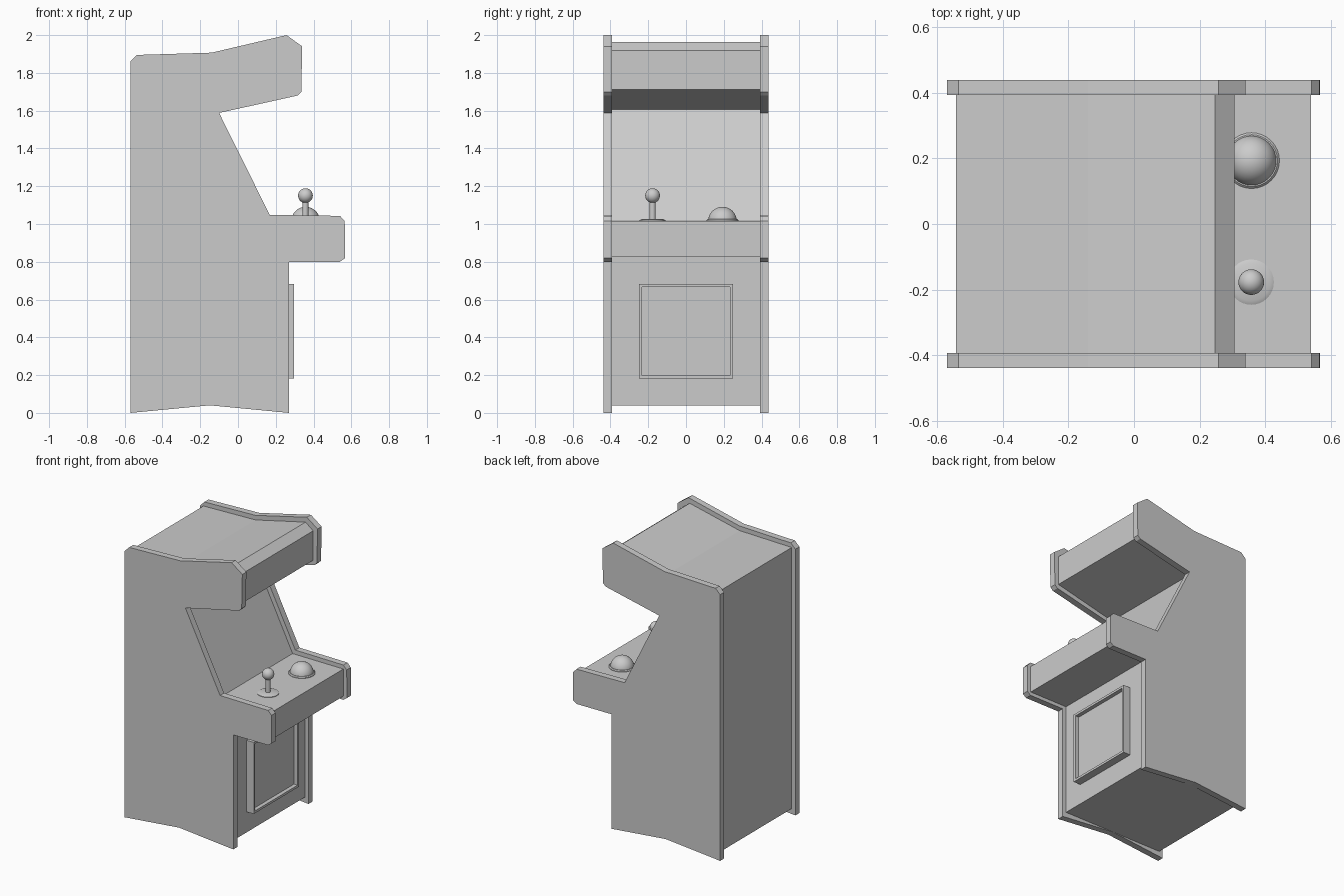
import bpy, bmesh, math
from mathutils import Vector

if "Cube" in bpy.data.objects:
    bpy.data.objects.remove(bpy.data.objects["Cube"])


def new_object(name, bm):
    bmesh.ops.recalc_face_normals(bm, faces=bm.faces[:])
    mesh = bpy.data.meshes.new(name)
    bm.to_mesh(mesh)
    bm.free()
    obj = bpy.data.objects.new(name, mesh)
    bpy.context.collection.objects.link(obj)
    return obj


def extrude_profile(name, points, y0, y1):
    """Solid made by sweeping an x-z outline along y."""
    bm = bmesh.new()
    face = bm.faces.new([bm.verts.new((x, y0, z)) for x, z in points])
    ext = bmesh.ops.extrude_face_region(bm, geom=[face])
    verts = [v for v in ext["geom"] if isinstance(v, bmesh.types.BMVert)]
    bmesh.ops.translate(bm, verts=verts, vec=(0, y1 - y0, 0))
    return new_object(name, bm)


def lathe(name, profile, x, y, z, steps=32):
    """Spin an (r, height) profile about a vertical axis."""
    bm = bmesh.new()
    verts = [bm.verts.new((r, 0, h)) for r, h in profile]
    edges = [bm.edges.new(p) for p in zip(verts, verts[1:])]
    bmesh.ops.spin(bm, geom=verts + edges, axis=(0, 0, 1), cent=(0, 0, 0),
                   angle=math.tau, steps=steps)
    bmesh.ops.remove_doubles(bm, verts=bm.verts[:], dist=1e-5)
    obj = new_object(name, bm)
    obj.location = (x, y, z)
    return smooth(obj)


def ball(name, r, x, y, z):
    bpy.ops.mesh.primitive_uv_sphere_add(segments=32, ring_count=16, radius=r, location=(x, y, z))
    bpy.context.object.name = name
    return smooth(bpy.context.object)


def smooth(obj):
    bpy.ops.object.select_all(action="DESELECT")
    obj.select_set(True)
    bpy.context.view_layer.objects.active = obj
    bpy.ops.object.shade_smooth_by_angle(angle=math.radians(30))
    return obj


# Side panels
side = [(-0.57, 0), (-0.15, 0.04), (0.27, 0), (0.27, 0.80), (0.54, 0.80),
        (0.567, 0.82), (0.565, 1.015), (0.54, 1.043), (0.168, 1.048),
        (-0.10, 1.588), (0.315, 1.68), (0.335, 1.70), (0.34, 1.94),
        (0.257, 2.0), (-0.14, 1.907), (-0.535, 1.895), (-0.57, 1.86)]
for label, s in (("left", 1), ("right", -1)):
    extrude_profile(f"side_panel_{label}", side, s * 0.393, s * 0.438)

# Cabinet body, set back from the panel edges
body = [(-0.542, 0.04), (0.242, 0.04), (0.242, 0.825), (0.539, 0.825),
        (0.539, 1.015), (0.147, 1.018), (-0.145, 1.607), (0.306, 1.712),
        (0.306, 1.918), (0.247, 1.963), (-0.14, 1.875), (-0.542, 1.865)]
extrude_profile("cabinet_body", body, -0.393, 0.393)

# Coin door with recessed face
door = extrude_profile("coin_door", [(0.235, 0.183), (0.297, 0.183), (0.297, 0.683), (0.235, 0.683)],
                       -0.25, 0.25)
bm = bmesh.new()
bm.from_mesh(door.data)
front = max(bm.faces, key=lambda f: f.calc_center_median().x)
bmesh.ops.inset_region(bm, faces=[front], thickness=0.023)
ext = bmesh.ops.extrude_face_region(bm, geom=[front])
moved = [v for v in ext["geom"] if isinstance(v, bmesh.types.BMVert)]
bmesh.ops.translate(bm, verts=moved, vec=Vector((-0.028, 0, 0)))
if front.is_valid:
    bmesh.ops.delete(bm, geom=[front], context="FACES_ONLY")
bmesh.ops.recalc_face_normals(bm, faces=bm.faces[:])
bm.to_mesh(door.data)
bm.free()

# Joystick
JX, JY, DECK = 0.357, -0.177, 1.014
lathe("joystick_base", [(0, 0), (0.069, 0), (0.069, 0.006), (0.057, 0.012), (0, 0.012)], JX, JY, DECK)
lathe("joystick_shaft", [(0, 0), (0.016, 0), (0.016, 0.13), (0, 0.13)], JX, JY, DECK, 24)
ball("joystick_knob", 0.039, JX, JY, 1.15)

# Trackball
TX, TY = 0.358, 0.193
lathe("trackball_ring", [(0, 0), (0.085, 0), (0.085, 0.006), (0.079, 0.012), (0, 0.012)], TX, TY, DECK)
ball("trackball", 0.076, TX, TY, 1.015)
